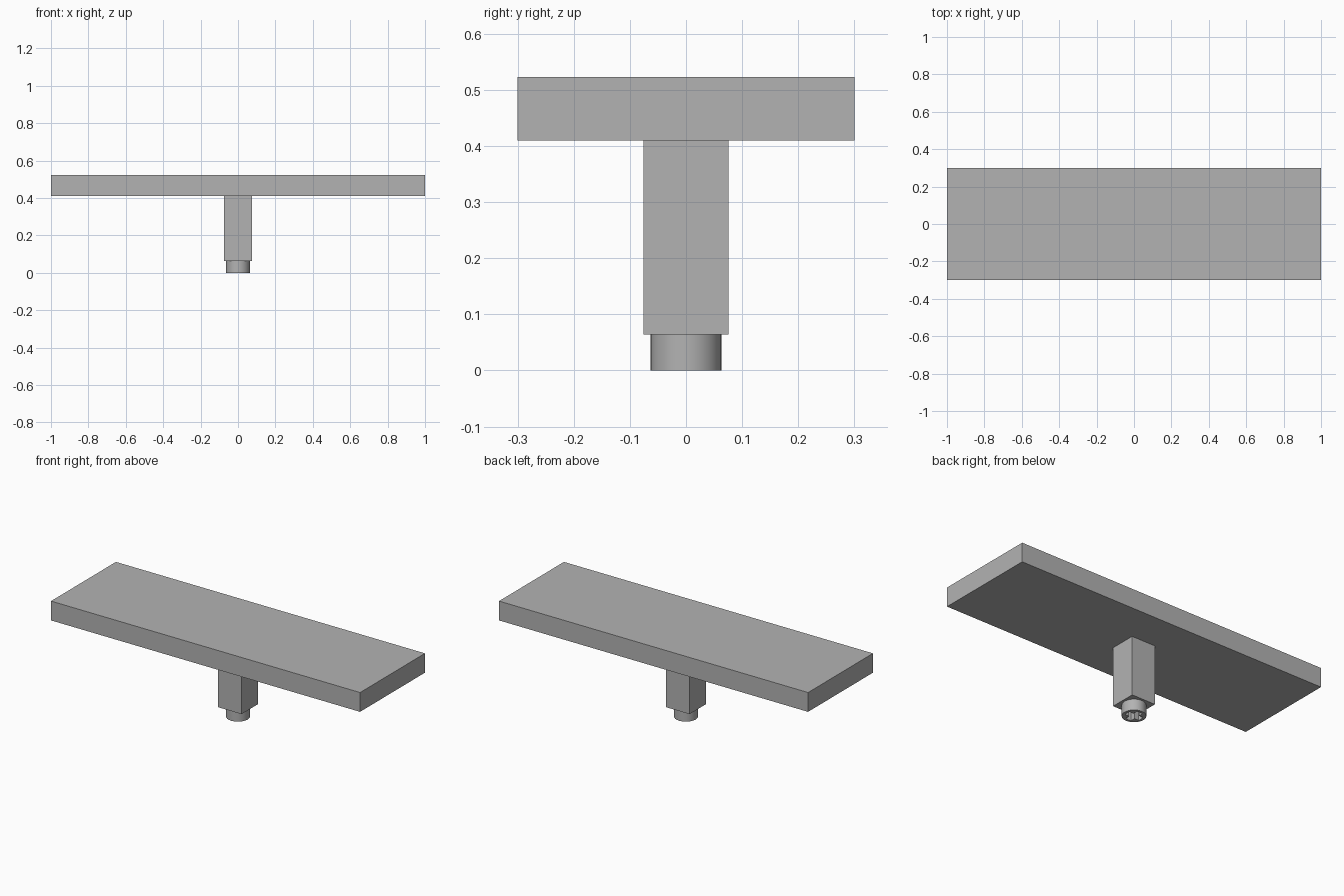
import bpy, bmesh, math

if "Cube" in bpy.data.objects:
    bpy.data.objects.remove(bpy.data.objects["Cube"], do_unlink=True)

grey = bpy.data.materials.new("light grey")
grey.use_nodes = True
colour = (0.45, 0.45, 0.45, 1)
grey.diffuse_color = colour
grey.node_tree.nodes["Principled BSDF"].inputs["Base Color"].default_value = colour


def box(name, half_x, half_y, bottom, top):
    bpy.ops.mesh.primitive_cube_add(size=2, location=(0, 0, (bottom + top) / 2))
    ob = bpy.context.object
    ob.name = name
    ob.scale = (half_x, half_y, (top - bottom) / 2)
    bpy.ops.object.transform_apply(location=False, rotation=False, scale=True)
    ob.data.materials.append(grey)
    return ob


def cut(target, cutter):
    mod = target.modifiers.new("socket", 'BOOLEAN')
    mod.operation = 'DIFFERENCE'
    mod.solver = 'EXACT'
    mod.object = cutter
    bpy.context.view_layer.objects.active = target
    bpy.ops.object.modifier_apply(modifier=mod.name)
    bpy.data.objects.remove(cutter, do_unlink=True)


# Slab and square post
slab_bottom, collar_top = 0.41, 0.064
box("slab", 1.0, 0.3, slab_bottom, 0.523)
box("post", 0.076, 0.076, collar_top, slab_bottom)

# Round collar at the foot
bpy.ops.mesh.primitive_cylinder_add(vertices=48, radius=0.063, depth=collar_top,
                                    location=(0, 0, collar_top / 2))
collar = bpy.context.object
collar.name = "collar"
collar.data.materials.append(grey)

# Cross-shaped socket, with rounded arm ends, cut up into the collar
arm, reach = 0.018, 0.048
spread = math.asin(arm / reach)
outline = []
for quarter in range(4):
    turn = quarter * math.pi / 2
    for step in range(-2, 3):
        a = turn + spread * step / 2
        outline.append((reach * math.cos(a), reach * math.sin(a)))
    a = turn + math.pi / 4
    inner = arm * math.sqrt(2)
    outline.append((inner * math.cos(a), inner * math.sin(a)))

bm = bmesh.new()
face = bm.faces.new([bm.verts.new((x, y, -0.02)) for x, y in outline])
lift = bmesh.ops.extrude_face_region(bm, geom=[face])
rise = [v for v in lift["geom"] if isinstance(v, bmesh.types.BMVert)]
bmesh.ops.translate(bm, verts=rise, vec=(0, 0, collar_top + 0.018))
bmesh.ops.recalc_face_normals(bm, faces=bm.faces)
mesh = bpy.data.meshes.new("socket_cutter")
bm.to_mesh(mesh)
bm.free()
cutter = bpy.data.objects.new("socket_cutter", mesh)
cutter.hide_render = True
bpy.context.collection.objects.link(cutter)
mesh.materials.append(grey)
cut(collar, cutter)

bpy.ops.object.select_all(action='DESELECT')
collar.select_set(True)
bpy.context.view_layer.objects.active = collar
bpy.ops.object.shade_smooth_by_angle(angle=math.radians(30))
